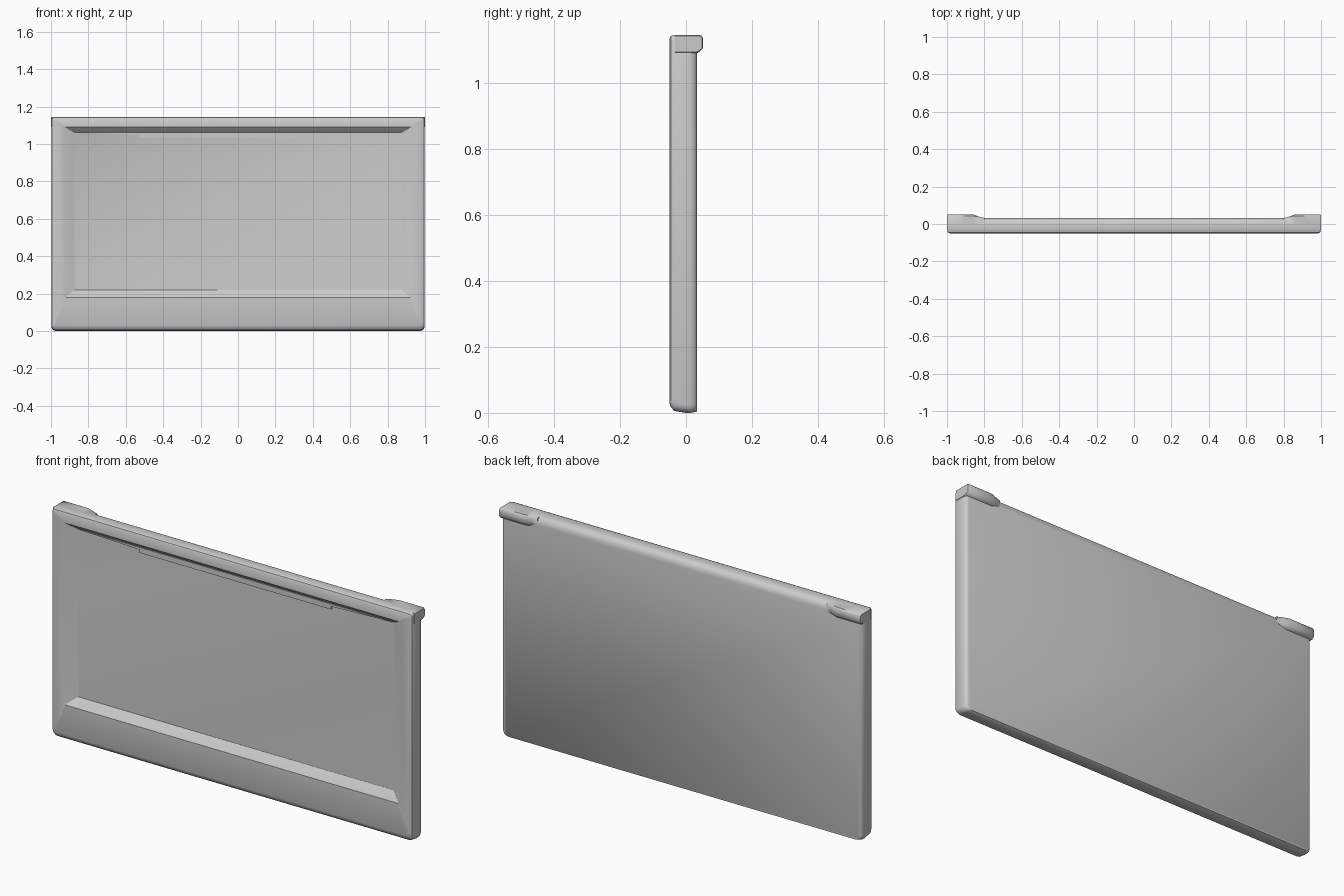
import bpy, bmesh, math

if "Cube" in bpy.data.objects:
    bpy.data.objects.remove(bpy.data.objects["Cube"])


def finish(name, bm, angle=35):
    bmesh.ops.recalc_face_normals(bm, faces=bm.faces)
    me = bpy.data.meshes.new(name)
    bm.to_mesh(me)
    bm.free()
    ob = bpy.data.objects.new(name, me)
    bpy.context.collection.objects.link(ob)
    bpy.ops.object.select_all(action='DESELECT')
    ob.select_set(True)
    bpy.context.view_layer.objects.active = ob
    bpy.ops.object.shade_smooth_by_angle(angle=math.radians(angle))
    return ob


def loft(name, rings, angle=35):
    bm = bmesh.new()
    loops = [[bm.verts.new(p) for p in r] for r in rings]
    n = len(loops[0])
    for a, b in zip(loops, loops[1:]):
        for i in range(n):
            j = (i + 1) % n
            bm.faces.new((a[i], a[j], b[j], b[i]))
    bm.faces.new(loops[0])
    bm.faces.new(loops[-1])
    return finish(name, bm, angle)


def rounded_rect(y, hx, z0, z1, r_low, r_top, seg=3):
    pts = []
    for sx, cz, r, start in ((1, z0 + r_low, r_low, 270), (1, z1 - r_top, r_top, 0),
                             (-1, z1 - r_top, r_top, 90), (-1, z0 + r_low, r_low, 180)):
        for i in range(seg + 1):
            a = math.radians(start + 90 * i / seg)
            pts.append((sx * (hx - r) + r * math.cos(a), y, cz + r * math.sin(a)))
    return pts


# screen body: back shell, rounded rim, front bezel and sloped recess
loft("screen_body", [rounded_rect(*s) for s in (
    (0.033, 0.984, 0.004, 1.110, 0.025, 0.010),
    (0.030, 0.990, 0.003, 1.122, 0.025, 0.010),
    (0.024, 0.995, 0.002, 1.134, 0.025, 0.010),
    (0.012, 0.998, 0.000, 1.142, 0.025, 0.010),
    (0.000, 0.998, 0.000, 1.145, 0.025, 0.010),
    (-0.036, 0.998, 0.006, 1.145, 0.025, 0.010),
    (-0.046, 0.994, 0.018, 1.141, 0.022, 0.010),
    (-0.050, 0.986, 0.030, 1.134, 0.018, 0.010),
    (-0.050, 0.925, 0.180, 1.090, 0.002, 0.002),
    (-0.015, 0.875, 0.220, 1.060, 0.002, 0.002))], 33)


# hinge lugs at the two top back corners
def lug_section(x, y, trim=0.0):
    top, low = 1.145 - trim, 1.09 + trim
    return [(x, -0.033, low), (x, y - 0.015, low), (x, y, 1.103),
            (x, y, 1.136), (x, y - 0.007, top), (x, -0.033, top)]


for side, label in ((1, "right"), (-1, "left")):
    loft("hinge_lug_" + label, [lug_section(side * x, y, t) for x, y, t in (
        (0.80, 0.032, 0.004), (0.825, 0.038, 0.0), (0.86, 0.051, 0.0),
        (0.996, 0.051, 0.0), (1.0, 0.048, 0.003))], 50)

# tapered ledge and stepped strip under the top bezel
outline = [(-0.87, 1.062), (-0.53, 1.05), (-0.53, 1.035),
           (0.53, 1.035), (0.53, 1.05), (0.87, 1.062)]
loft("top_strip", [[(x, y, z) for x, z in outline] for y in (-0.022, -0.012)], 20)
